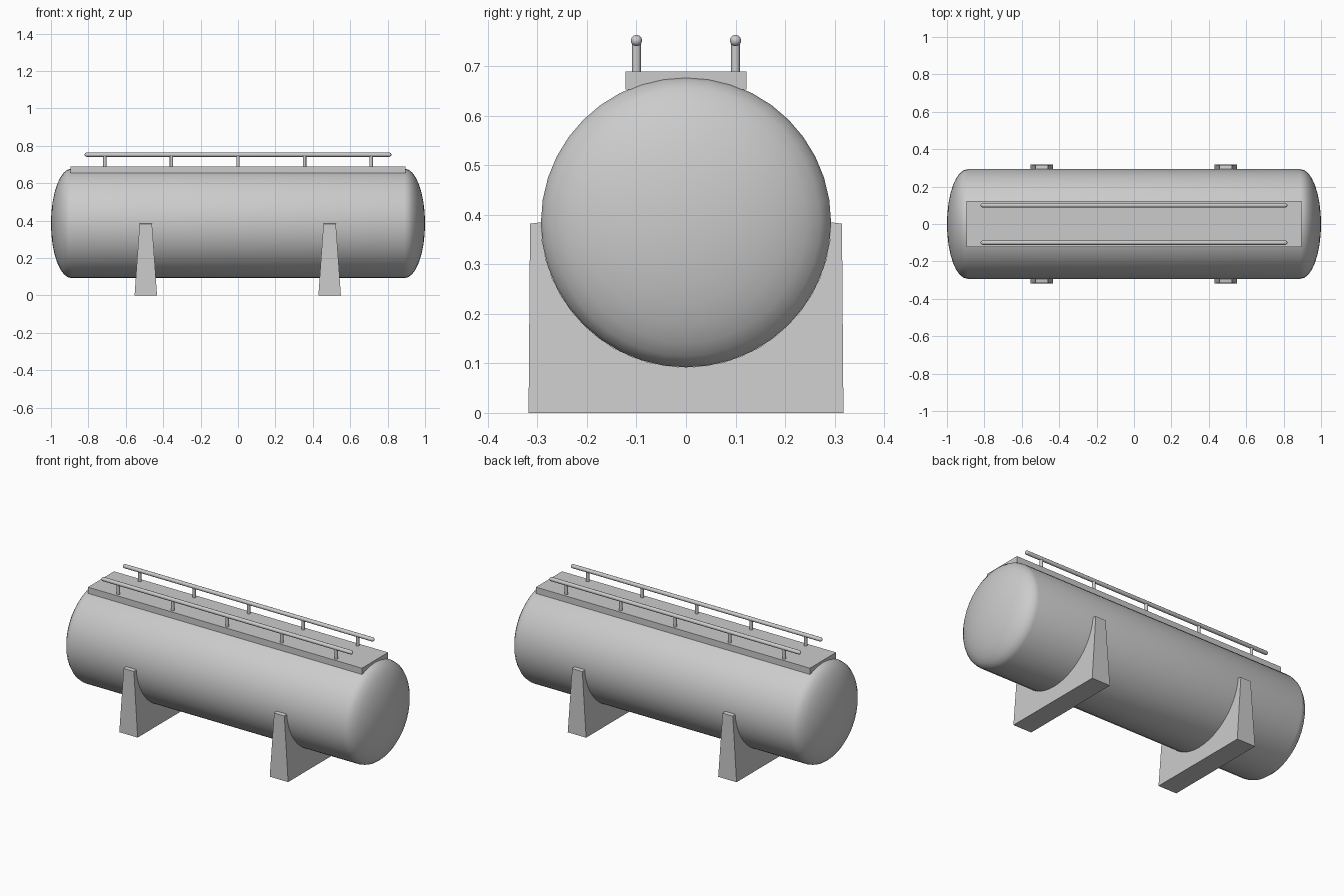
import bpy, bmesh
from math import sin, cos, pi, radians

default = bpy.data.objects.get("Cube")
if default:
    bpy.data.objects.remove(default, do_unlink=True)

TANK_R, TANK_Z = 0.293, 0.385
DECK_TOP = 0.69
RAIL_Z = 0.752


def finish(name, bm, smooth=False):
    bmesh.ops.recalc_face_normals(bm, faces=bm.faces)
    mesh = bpy.data.meshes.new(name)
    bm.to_mesh(mesh)
    bm.free()
    obj = bpy.data.objects.new(name, mesh)
    bpy.context.collection.objects.link(obj)
    if smooth:
        bpy.ops.object.select_all(action='DESELECT')
        obj.select_set(True)
        bpy.context.view_layer.objects.active = obj
        bpy.ops.object.shade_smooth_by_angle(angle=radians(40))
    return obj


def capsule(name, half_length, radius, cap, location, segments, steps):
    """Round bar along x, lathed, with elliptical end caps."""
    arc = [(half_length - cap + cap * sin(a), radius * cos(a))
           for a in (pi / 2 * i / steps for i in range(steps + 1))]
    profile = [(-x, r) for x, r in reversed(arc)] + arc
    bm = bmesh.new()
    verts = [bm.verts.new((x, 0, r)) for x, r in profile]
    edges = [bm.edges.new(pair) for pair in zip(verts, verts[1:])]
    bmesh.ops.spin(bm, geom=verts + edges, cent=(0, 0, 0), axis=(1, 0, 0),
                   angle=2 * pi, steps=segments)
    bmesh.ops.remove_doubles(bm, verts=bm.verts, dist=0.0001)
    obj = finish(name, bm, smooth=True)
    obj.location = location
    return obj


def box(name, size, location):
    bm = bmesh.new()
    bmesh.ops.create_cube(bm, size=1)
    bmesh.ops.scale(bm, vec=size, verts=bm.verts)
    obj = finish(name, bm)
    obj.location = location
    return obj


def post(name, x, y):
    bottom, top = DECK_TOP - 0.01, RAIL_Z
    bm = bmesh.new()
    bmesh.ops.create_cone(bm, cap_ends=True, segments=12, radius1=0.009,
                          radius2=0.009, depth=top - bottom)
    obj = finish(name, bm, smooth=True)
    obj.location = (x, y, (bottom + top) / 2)


def saddle(name, x):
    """Tapered cradle with a round seat cut to the tank."""
    seat = [(-TANK_R * cos(a), TANK_Z - TANK_R * sin(a))
            for a in (pi * i / 24 for i in range(25))]
    outline = [(0.318, 0), (-0.318, 0), (-0.315, 0.382)] + seat + [(0.315, 0.382)]
    bm = bmesh.new()
    rings = []
    for side in (-1, 1):
        rings.append([bm.verts.new((side * (0.06 - 0.07 * z), y, z))
                      for y, z in outline])
        bm.faces.new(rings[-1])
    a, b = rings
    for i in range(len(a)):
        bm.faces.new((a[i - 1], a[i], b[i], b[i - 1]))
    obj = finish(name, bm, smooth=True)
    obj.location.x = x


# Tank with domed ends
capsule("tank", 1.0, TANK_R, 0.11, (0, 0, TANK_Z), 40, 8)

# Walkway along the top
box("walkway", (1.79, 0.244, 0.037), (0, 0, DECK_TOP - 0.0185))

# Handrails and their posts
for side, y in (("left", 0.1), ("right", -0.1)):
    rail_name = "back" if y > 0 else "front"
    capsule(rail_name + "_rail", 0.82, 0.0115, 0.0115, (0, y, RAIL_Z), 12, 4)
    for i in range(5):
        post(f"{rail_name}_rail_post_{i + 1}", (i - 2) * 0.356, y)

# Support saddles
for side, x in (("left", 0.49), ("right", -0.493)):
    saddle(side + "_saddle", x)
